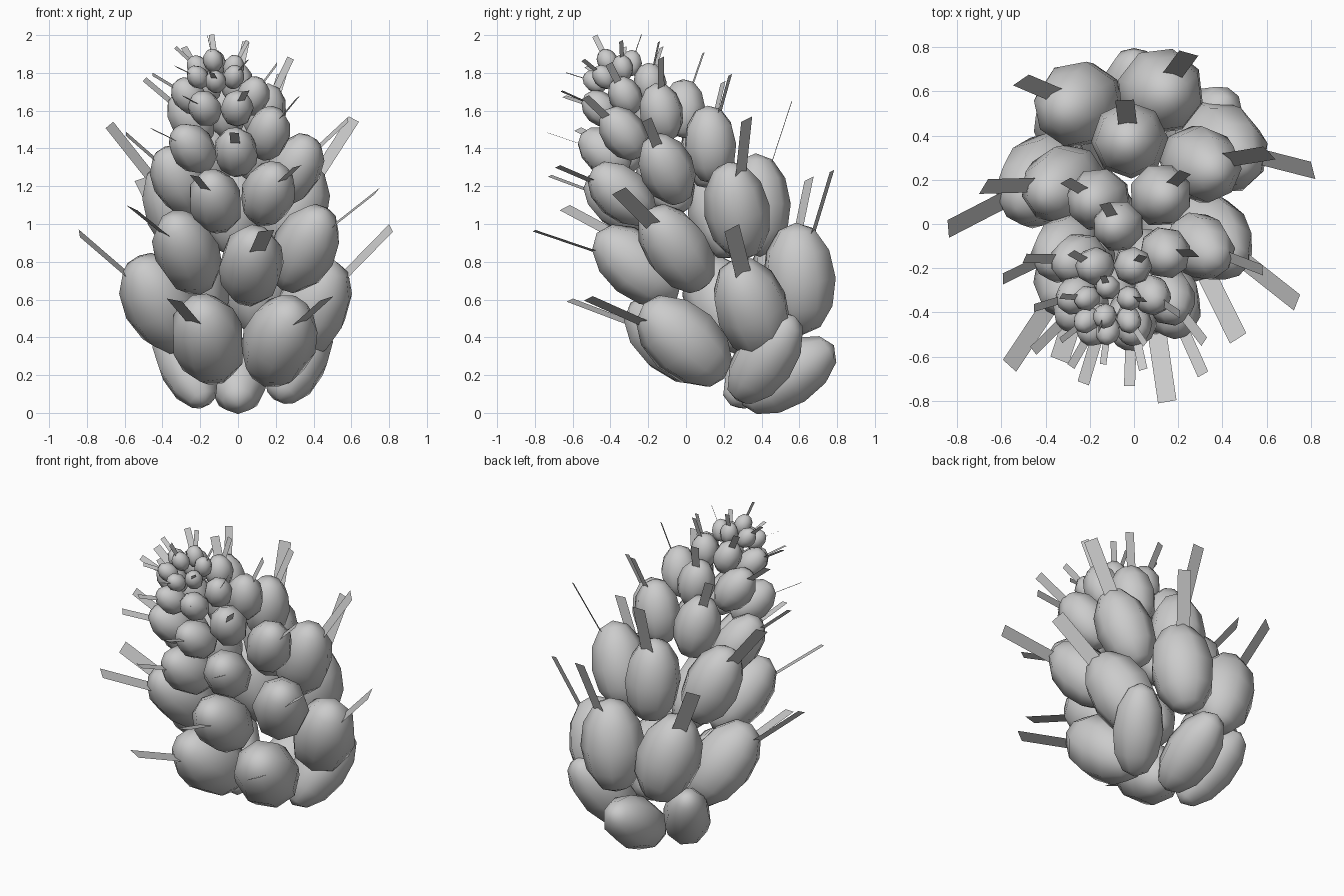
import bpy
import math
from mathutils import Vector, Matrix

cube = bpy.data.objects.get("Cube")
if cube:
    bpy.data.objects.remove(cube, do_unlink=True)

grey = bpy.data.materials.new("soft grey")
grey.use_nodes = True
colour = (0.6, 0.6, 0.6, 1)
grey.diffuse_color = colour
grey.node_tree.nodes["Principled BSDF"].inputs["Base Color"].default_value = colour

# Leaning spine of the flower spike, bending sideways above the middle
BASE = Vector((0, 0.4, 0.25))
LEAN = Vector((0, -0.45, 0.89)).normalized()
SIDE = Vector((1, 0, 0))
BACK = LEAN.cross(SIDE)
BEND_HEIGHT = 1.15
BEND = -0.2


def spine_point(height):
    return BASE + LEAN * height + SIDE * BEND * max(0, height - BEND_HEIGHT)


def spine_tangent(height):
    return (LEAN + SIDE * BEND).normalized() if height > BEND_HEIGHT + 0.05 else LEAN.copy()


def frame(centre, direction):
    """Matrix whose z runs along direction and whose x runs around the spine."""
    z = direction.normalized()
    x = LEAN.cross(z)
    if x.length < 0.01:
        x = SIDE.copy()
    x.normalize()
    matrix = Matrix((x, z.cross(x), z)).transposed().to_4x4()
    matrix.translation = centre
    return matrix


def add_bud(name, centre, direction, radius, length):
    bpy.ops.mesh.primitive_uv_sphere_add(segments=8, ring_count=6, radius=1)
    bud = bpy.context.object
    bud.name = name
    bud.matrix_world = frame(centre, direction) @ Matrix.Diagonal((radius, radius, length, 1))
    bud.data.materials.append(grey)
    bpy.ops.object.shade_smooth()


def add_bract(name, centre, direction, width, start, end):
    """Thin flat strip growing out of the tip of a bud."""
    half = width / 2
    mesh = bpy.data.meshes.new(name)
    mesh.from_pydata([(-half, 0, start), (half, 0, start), (half, 0, end), (-half, 0, end)],
                     [], [(0, 1, 2, 3)])
    mesh.materials.append(grey)
    strip = bpy.data.objects.new(name, mesh)
    bpy.context.collection.objects.link(strip)
    strip.matrix_world = frame(centre, direction)


def add_floret(name, centre, radius, length, reach, width):
    """Upright bud beside the spine with a bract that leans further out."""
    centre = Vector(centre)
    height = (centre - BASE).dot(LEAN)
    tangent = spine_tangent(height)
    out = centre - spine_point(height)
    out -= tangent * out.dot(tangent)
    out = out.normalized() if out.length > 0.02 else Vector()
    add_bud(name + "_bud", centre, out + tangent * 2.2, radius, length)
    add_bract(name + "_bract", centre, out + tangent, width, length * 0.7, reach)


# Large lower whorls: bud centres, then radius, length, bract reach and width
whorls = {
    "lowest": ([(-0.16, -0.07, 0.39), (0.22, -0.01, 0.38), (0.39, 0.35, 0.55),
                (0.12, 0.6, 0.71), (-0.25, 0.54, 0.7), (-0.41, 0.2, 0.58)],
               0.2, 0.3, 0.61, 0.09),
    "lower": ([(-0.27, -0.2, 0.85), (0.07, -0.26, 0.78), (0.35, -0.05, 0.87),
               (0.3, 0.27, 1.07), (-0.02, 0.38, 1.1), (-0.32, 0.18, 1.07)],
              0.175, 0.275, 0.58, 0.085),
    "middle": ([(-0.12, -0.36, 1.12), (0.16, -0.34, 1.16), (0.3, -0.1, 1.29),
                (0.12, 0.13, 1.42), (-0.16, 0.11, 1.39), (-0.31, -0.11, 1.23)],
               0.145, 0.21, 0.4, 0.055),
    "upper": ([(-0.24, -0.36, 1.4), (-0.01, -0.43, 1.38), (0.16, -0.33, 1.48),
               (0.14, -0.13, 1.59), (-0.07, -0.01, 1.61), (-0.25, -0.16, 1.56)],
              0.118, 0.16, 0.32, 0.05),
}
for name, (centres, *sizes) in whorls.items():
    for centre in centres:
        add_floret(name, centre, *sizes)

# Small upper whorls: height, ring radius, turn, then bud and bract sizes
for name, height, ring, turn, *sizes in (
        ("crown", 1.6, 0.17, 0, 0.088, 0.11, 0.23, 0.04),
        ("tip", 1.74, 0.11, 30, 0.057, 0.07, 0.16, 0.03)):
    for i in range(6):
        angle = math.radians(turn + 60 * i)
        spot = spine_point(height) + (SIDE * math.cos(angle) + BACK * math.sin(angle)) * ring
        add_floret(name, spot, *sizes)
add_floret("end", spine_point(1.81), 0.055, 0.065, 0.15, 0.03)

# Bare buds at the back of the base
for centre, direction, radius in (((-0.28, 0.39, 0.26), (-0.3, 0.42, 0.6), 0.15),
                                  ((0, 0.54, 0.2), (0, 0.8, 0.52), 0.165),
                                  ((0.32, 0.42, 0.29), (0.28, 0.42, 0.6), 0.165)):
    add_bud("base_bud", Vector(centre), Vector(direction), radius, 0.29)
